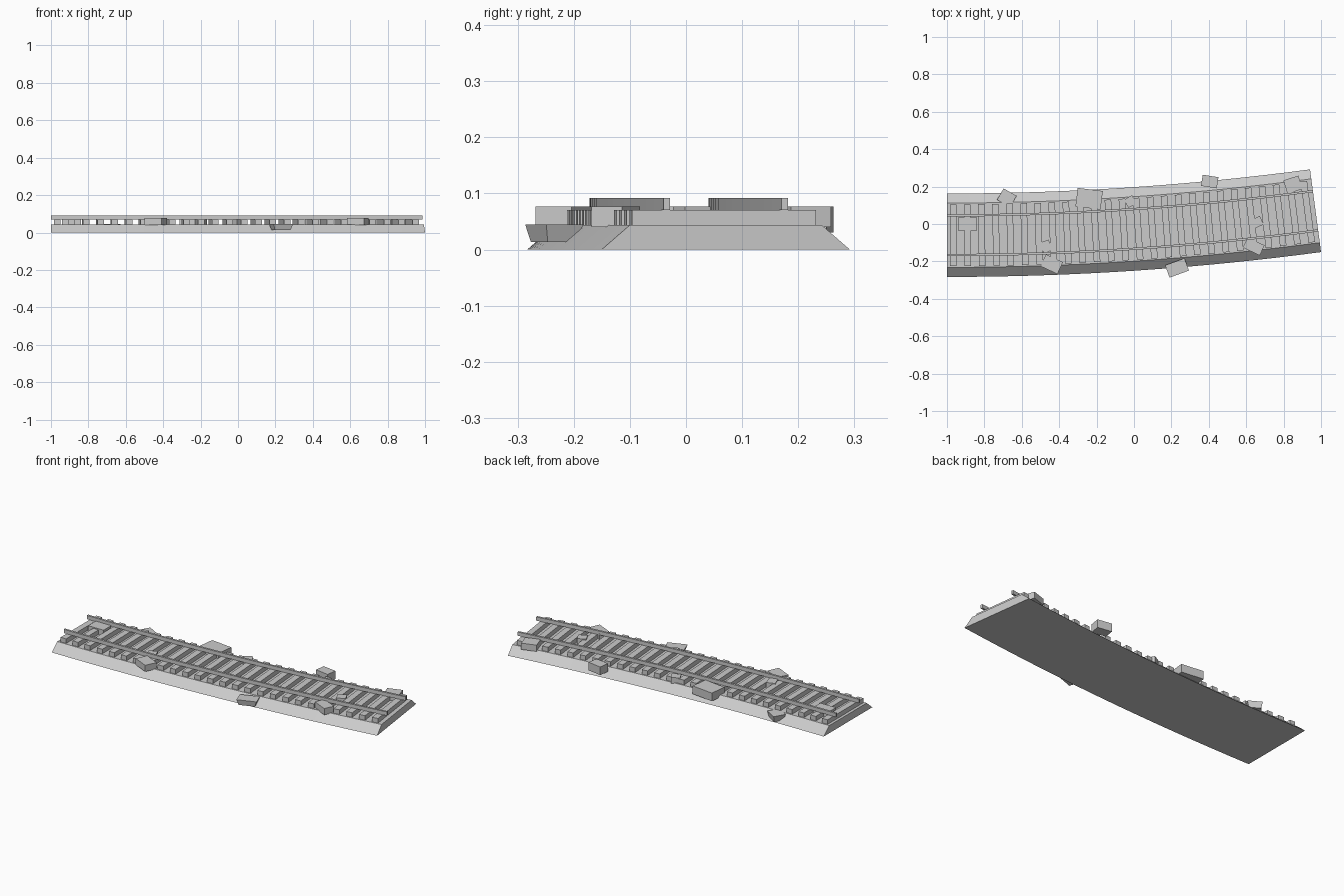
import bpy
import bmesh
from math import sin, cos, radians
from mathutils import Matrix, Vector

if "Cube" in bpy.data.objects:
    bpy.data.objects.remove(bpy.data.objects["Cube"])

GREY = (0.6, 0.6, 0.6, 1)
stone = bpy.data.materials.new("plain grey")
stone.diffuse_color = GREY
stone.use_nodes = True
stone.node_tree.nodes["Principled BSDF"].inputs["Base Color"].default_value = GREY

RADIUS = 14.9
SWEEP = radians(7.6)
START = Vector((-1, -0.06, 0))


def on_curve(t, offset, z):
    """Point at fraction t along the bend, offset sideways."""
    a = SWEEP * t
    r = RADIUS - offset
    return START + Vector((r * sin(a), RADIUS - r * cos(a), z))


def finish(name, bm):
    bmesh.ops.recalc_face_normals(bm, faces=bm.faces)
    mesh = bpy.data.meshes.new(name)
    bm.to_mesh(mesh)
    bm.free()
    mesh.materials.append(stone)
    obj = bpy.data.objects.new(name, mesh)
    bpy.context.collection.objects.link(obj)
    return obj


def sweep(name, profile, steps=16):
    """Sweep a closed (offset, z) profile along the bend."""
    bm = bmesh.new()
    rings = [[bm.verts.new(on_curve(i / steps, o, z)) for o, z in profile]
             for i in range(steps + 1)]
    n = len(profile)
    for a, b in zip(rings, rings[1:]):
        for k in range(n):
            bm.faces.new((a[k], a[(k + 1) % n], b[(k + 1) % n], b[k]))
    bm.faces.new(rings[0])
    bm.faces.new(rings[-1])
    return finish(name, bm)


def block(name, centre, size, angle, taper=1.0):
    """Box turned about z, with the underside scaled by taper."""
    bm = bmesh.new()
    bmesh.ops.create_cube(bm, size=1)
    for v in bm.verts:
        if v.co.z < 0:
            v.co.x *= taper
            v.co.y *= taper
    bm.transform(Matrix.Translation(centre) @ Matrix.Rotation(angle, 4, 'Z')
                 @ Matrix.Diagonal((*size, 1)))
    return finish(name, bm)


# Ballast bed with sloping shoulders
sweep("ballast_bed", [(-0.223, 0), (0.223, 0), (0.172, 0.044), (-0.172, 0.044)])

# Pair of rails
for side, mid in (("left", -0.106), ("right", 0.106)):
    sweep(side + "_rail", [(mid - 0.006, 0.0705), (mid + 0.006, 0.0705),
                           (mid + 0.006, 0.092), (mid - 0.006, 0.092)])

# Sleepers, square to the bend
COUNT = 26
for i in range(COUNT):
    t = (i + 0.45) / COUNT
    block(f"sleeper_{i + 1}", on_curve(t, 0, 0.056), (0.035, 0.33, 0.029), SWEEP * t)

# Loose stones: x, y, bottom, top, length, width, turn in degrees, taper
STONES = [
    (-0.68, 0.14, 0.01, 0.045, 0.08, 0.07, -30, 0.8),
    (-0.24, 0.135, 0.03, 0.077, 0.135, 0.10, -7, 1),
    (-0.02, 0.12, 0.04, 0.075, 0.05, 0.05, 30, 1),
    (0.405, 0.227, 0.03, 0.077, 0.085, 0.06, -9, 1),
    (0.85, 0.21, 0.04, 0.077, 0.085, 0.075, 18, 1),
    (-0.89, 0.0, 0.04, 0.077, 0.10, 0.07, 0, 1),
    (-0.44, -0.215, 0.04, 0.077, 0.10, 0.07, -25, 1),
    (0.23, -0.235, 0.013, 0.045, 0.11, 0.07, 20, 0.8),
    (0.64, -0.12, 0.04, 0.077, 0.10, 0.06, -25, 1),
    (0.66, 0.01, 0.04, 0.077, 0.05, 0.05, 25, 1),
    (-0.47, -0.12, 0.04, 0.075, 0.05, 0.06, 20, 1),
]
for i, (x, y, low, high, length, width, turn, taper) in enumerate(STONES):
    block(f"loose_stone_{i + 1}", Vector((x, y, (low + high) / 2)),
          (length, width, high - low), radians(turn), taper)
